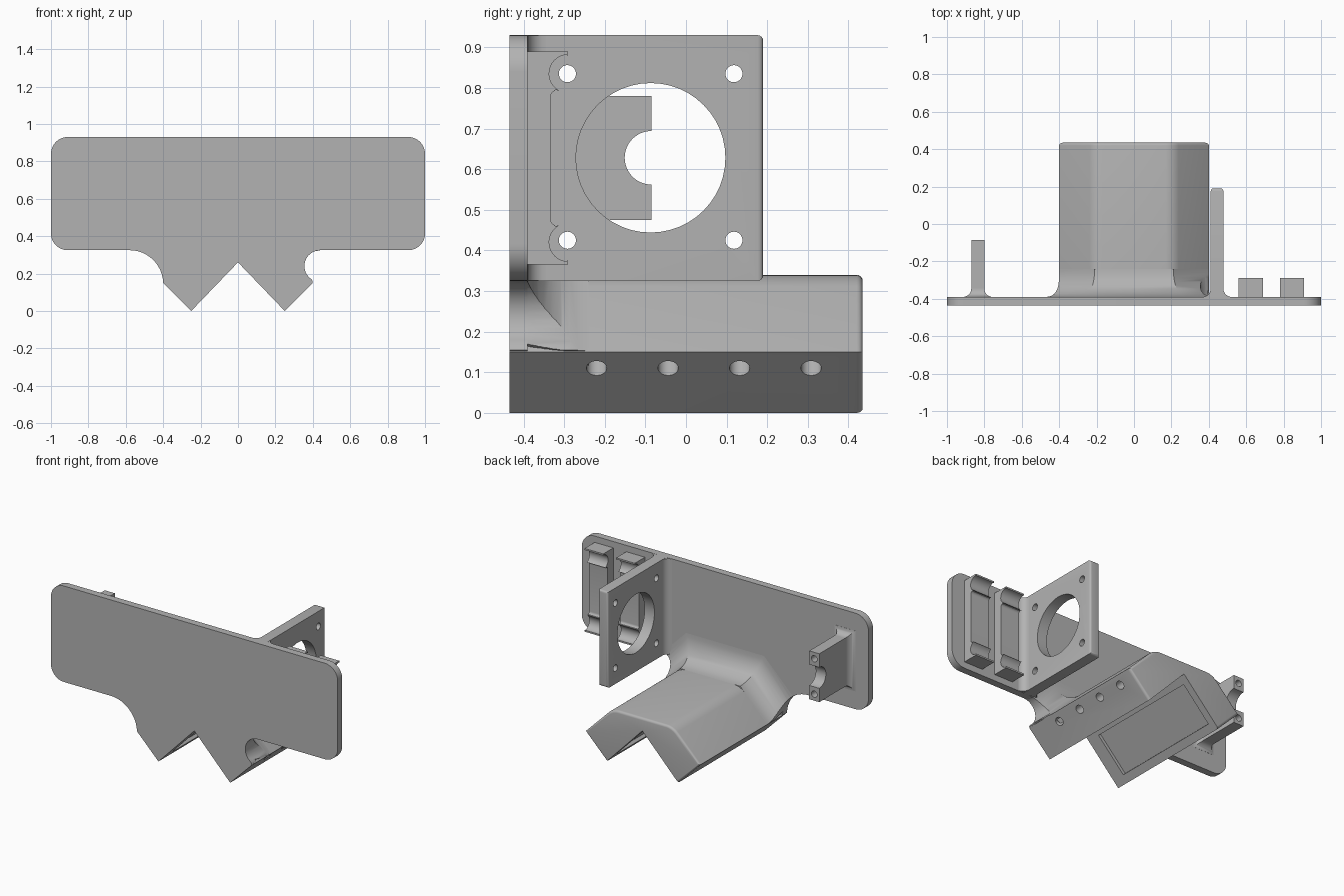
import bpy, bmesh
from math import sin, cos, pi, radians
from mathutils import Matrix, Vector

if "Cube" in bpy.data.objects:
    bpy.data.objects.remove(bpy.data.objects["Cube"])

grey = bpy.data.materials.new("plain grey")
grey.use_nodes = True
grey.diffuse_color = (0.45, 0.45, 0.45, 1)
grey.node_tree.nodes["Principled BSDF"].inputs["Base Color"].default_value = (0.45, 0.45, 0.45, 1)


def finish(name, bm):
    bmesh.ops.recalc_face_normals(bm, faces=bm.faces)
    mesh = bpy.data.meshes.new(name)
    bm.to_mesh(mesh)
    bm.free()
    mesh.materials.append(grey)
    ob = bpy.data.objects.new(name, mesh)
    bpy.context.collection.objects.link(ob)
    return ob


def loft(name, rings, bevels=()):
    """Skin matching rings of points and cap the ends; bevels are (edge test, width)."""
    bm = bmesh.new()
    rows = [[bm.verts.new(p) for p in ring] for ring in rings]
    n = len(rows[0])
    for a, b in zip(rows, rows[1:]):
        for i in range(n):
            bm.faces.new((a[i], a[(i + 1) % n], b[(i + 1) % n], b[i]))
    bm.faces.new(rows[0])
    bm.faces.new(rows[-1])
    for test, width in bevels:
        edges = [e for e in bm.edges if test(e.verts[0].co, e.verts[1].co)]
        bmesh.ops.bevel(bm, geom=edges, offset=width, segments=4, profile=0.5,
                        affect='EDGES', clamp_overlap=True)
    return finish(name, bm)


def prism(name, pts, axis, lo, hi, bevels=()):
    """Extrude (x, z) points along y, or (y, z) points along x."""
    place = (lambda p, t: (p[0], t, p[1])) if axis == 'y' else (lambda p, t: (t, p[0], p[1]))
    return loft(name, [[place(p, t) for p in pts] for t in (lo, hi)], bevels)


def rect(a0, a1, b0, b1):
    return [(a0, b0), (a1, b0), (a1, b1), (a0, b1)]


def arc(cx, cz, r, start, end, n=12):
    angles = [radians(start + (end - start) * i / n) for i in range(n + 1)]
    return [(cx + r * cos(a), cz + r * sin(a)) for a in angles]


def rod(centre, direction, r, length):
    bm = bmesh.new()
    turn = Vector(direction).to_track_quat('Z', 'Y').to_matrix().to_4x4()
    bmesh.ops.create_cone(bm, cap_ends=True, segments=48, radius1=r, radius2=r,
                          depth=length, matrix=Matrix.Translation(centre) @ turn)
    return finish("cutter", bm)


def combine(ob, others, operation='DIFFERENCE'):
    bpy.context.view_layer.objects.active = ob
    for other in others:
        other.hide_render = True
        mod = ob.modifiers.new("cut", 'BOOLEAN')
        mod.operation, mod.object, mod.solver = operation, other, 'EXACT'
        bpy.ops.object.modifier_apply(modifier=mod.name)
        bpy.data.objects.remove(other)


FRONT, BACK = -0.435, -0.39     # faces of the mounting plate


def fillet_steps(r, n=10):
    """(y, outward offset) pairs of a concave fillet rising off the plate."""
    turns = [pi / 2 * i / n for i in range(n + 1)]
    return [(BACK - 0.02, r)] + [(BACK + r * (1 - cos(a)), r * (1 - sin(a))) for a in turns]


# Mounting plate with rounded corners and notched lower outline
outline = (arc(-0.91, 0.84, 0.09, 90, 180) + arc(-0.91, 0.415, 0.09, 180, 270)
           + arc(-0.58, 0.145, 0.18, 90, 2) + [(-0.40, 0.15), (-0.25, 0), (0, 0.26), (0.25, 0), (0.40, 0.155)]
           + arc(0.44, 0.24, 0.085, 238, 90)
           + arc(0.91, 0.415, 0.09, 270, 360) + arc(0.91, 0.84, 0.09, 0, 90))
plate = prism("mounting_plate", outline, 'y', FRONT, BACK, [
    (lambda a, b: min(a.y, b.y) > BACK - 0.001 and min(a.z, b.z) > 0.32, 0.018)])

# V-shaped block with a recess in each inner face and screw holes in one arm
section = [(-0.40, 0.15), (-0.25, 0), (0, 0.26), (0.25, 0), (0.40, 0.15), (0.21, 0.34), (-0.21, 0.34)]
block = prism("v_block", section, 'y', FRONT, 0.435, [
    (lambda a, b: abs(a.y - b.y) > 0.5 and a.z > 0.3, 0.04),
    (lambda a, b: min(a.y, b.y) > 0.434 and min(abs(a.x), abs(b.x)) > 0.01, 0.015)])
cutters = []
for side in (-1, 1):
    pocket = prism("cutter", rect(-0.13, 0.13, -0.02, 0.02), 'y', -0.35, 0.39)
    pocket.data.transform(Matrix.Translation((side * 0.125, 0, 0.13)) @ Matrix.Rotation(side * radians(46), 4, 'Y'))
    cutters.append(pocket)
cutters += [rod((0.36, -0.22 + 0.176 * i, 0.11), (1, 0, -1), 0.025, 0.14) for i in range(4)]
combine(block, cutters)

# Large fillet blending the block into the plate, trimmed to the plate outline
rings = []
for y, d in fillet_steps(0.15):
    half = [(0.21 + 0.414 * d, 0.34 + d), (0.40 + 0.707 * d, 0.15 + 0.707 * d), (0.3, 0.1)]
    pts = [(-x, z) for x, z in reversed(half)] + half + [(0, 0.3)]
    rings.append([(x, y, z) for x, z in pts])
block_fillet = loft("block_fillet", rings)
combine(block_fillet, [prism("trim", outline, 'y', -1, 1)], 'INTERSECT')


def base_fillet(name, x0, x1, z0, z1, rx, rz):
    rows = []
    for y, d in fillet_steps(1):
        y = BACK + (y - BACK) * rx if y > BACK else BACK - 0.02
        rows.append([(x, y, z) for x, z in rect(x0 - d * rx, x1 + d * rx, z0 - d * rz, z1 + d * rz)])
    return loft(name, rows)


# Square motor mount with a large bore and four screw holes
mount = prism("motor_mount", rect(FRONT + 0.01, 0.19, 0.325, 0.93), 'x', 0.41, 0.478, [
    (lambda a, b: min(a.y, b.y) > 0.18, 0.014)])
holes = [rod((0.44, -0.087, 0.628), (1, 0, 0), 0.184, 0.4)]
holes += [rod((0.44, y, z), (1, 0, 0), 0.021, 0.4) for y in (-0.292, 0.118) for z in (0.425, 0.835)]
combine(mount, holes)
mount_fillet = base_fillet("motor_mount_fillet", 0.41, 0.478, 0.326, 0.929, 0.045, 0)

# Half bearing bracket with clamp screw holes in its end
bracket = prism("bearing_bracket", rect(FRONT + 0.01, -0.085, 0.475, 0.78), 'x', -0.87, -0.80)
combine(bracket, [rod((-0.835, -0.085, 0.628), (1, 0, 0), 0.066, 0.4)]
        + [rod((-0.835, -0.085, z), (0, 1, 0), 0.02, 0.16) for z in (0.516, 0.739)])
bracket_fillet = base_fillet("bearing_bracket_fillet", -0.87, -0.80, 0.475, 0.78, 0.045, 0.045)

# Pair of clips with a hooked hollow at each end
upper = ([(BACK - 0.02, 0.89), (-0.29, 0.89), (-0.29, 0.88)]
         + arc(-0.29, 0.835, 0.047, 100, 242) + [(-0.322, 0.795)]
         + arc(-0.317, 0.777, 0.017, 110, 180, 5))
clip_profile = upper + [(y, 1.255 - z) for y, z in reversed(upper)]
for name, x in (("inner_clip", 0.56), ("outer_clip", 0.78)):
    prism(name, clip_profile, 'x', x, x + 0.13)

# Smooth rounded surfaces while keeping hard edges crisp
bpy.ops.object.select_all(action='DESELECT')
for ob in bpy.context.collection.objects:
    if ob.type == 'MESH' and ob.data.materials and ob.data.materials[0] == grey:
        ob.select_set(True)
        bpy.context.view_layer.objects.active = ob
bpy.ops.object.shade_smooth_by_angle(angle=radians(32))
